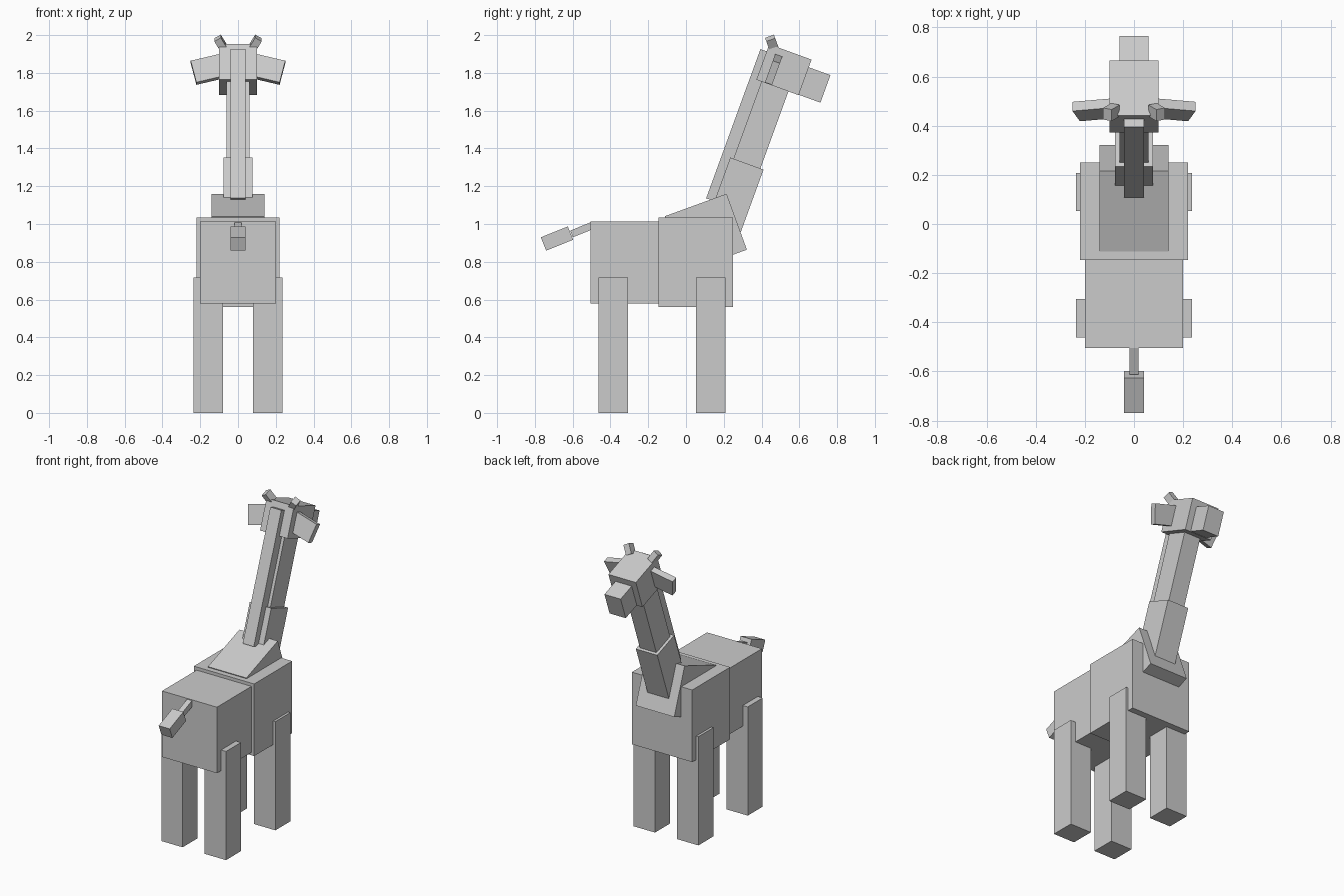
import bpy
from math import radians
from mathutils import Matrix, Vector

if "Cube" in bpy.data.objects:
    bpy.data.objects.remove(bpy.data.objects["Cube"])


def block(name, center, size, pitch=0, roll=0):
    """Box with its size along its own axes, rolled about y, then pitched about x."""
    bpy.ops.mesh.primitive_cube_add(size=1)
    ob = bpy.context.object
    ob.name = ob.data.name = name
    turn = Matrix.Rotation(radians(pitch), 4, 'X') @ Matrix.Rotation(radians(roll), 4, 'Y')
    ob.data.transform(Matrix.Translation(Vector(center)) @ turn @ Matrix.Diagonal((*size, 1)))
    return ob


def pair(name, center, size, pitch=0, roll=0):
    """Matching boxes on both sides of the body."""
    x, y, z = center
    for side, s in (("right", 1), ("left", -1)):
        block(f"{name}_{side}", (s * x, y, z), size, pitch, s * roll)


# Torso
block("hindquarters", (0, -0.315, 0.797), (0.40, 0.38, 0.435))
block("chest", (0, 0.052, 0.798), (0.44, 0.395, 0.475))
block("shoulders", (0, 0.105, 0.9525), (0.28, 0.348, 0.315), 20)

# Legs
pair("front_leg", (0.158, 0.13, 0.358), (0.156, 0.156, 0.716))
pair("hind_leg", (0.158, -0.384, 0.358), (0.156, 0.156, 0.716))

# Neck and mane, leaning forward
block("lower_neck", (0, 0.2455, 1.1085), (0.156, 0.187, 0.45), -20)
block("upper_neck", (0, 0.3995, 1.5315), (0.12, 0.152, 0.65), -20)
block("mane", (0, 0.281, 1.52), (0.08, 0.065, 0.84), -20)

# Head
block("head", (0, 0.5186, 1.817), (0.20, 0.238, 0.20), -20)
block("snout", (0, 0.663, 1.7425), (0.118, 0.16, 0.155), -20)
pair("ear", (0.148, 0.465, 1.821), (0.18, 0.04, 0.125), -20, 14)
pair("horn", (0.092, 0.455, 1.958), (0.04, 0.05, 0.065), 20, 30)

# Tail with tuft
block("tail", (0, -0.55, 0.970), (0.036, 0.12, 0.038), 22)
block("tail_tuft", (0, -0.683, 0.923), (0.08, 0.154, 0.076), 22)
